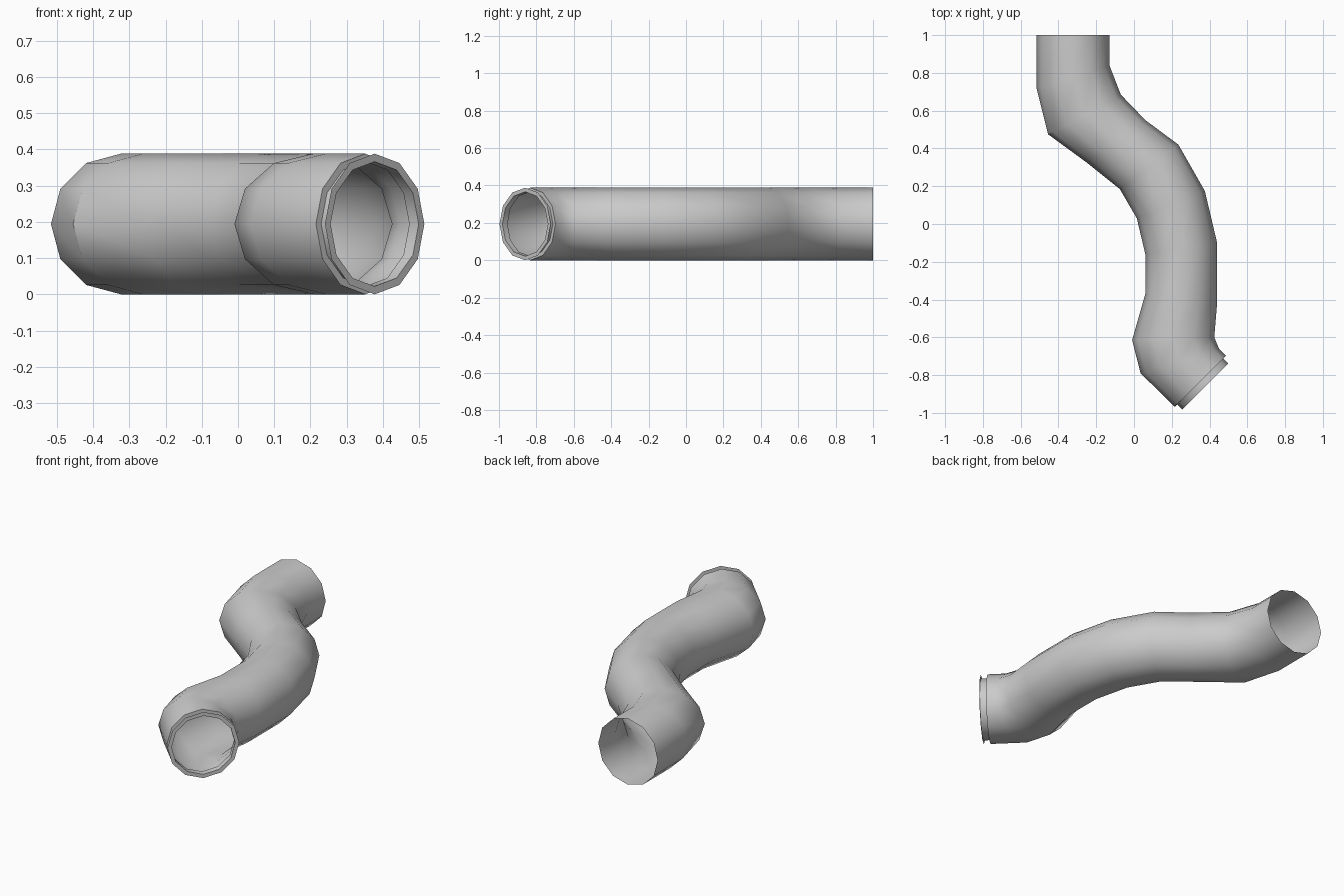
import bpy, bmesh, math
from mathutils import Vector

if "Cube" in bpy.data.objects:
    bpy.data.objects.remove(bpy.data.objects["Cube"])

SIDES = 12
R = 0.194

# Left and right outline points (x, y) of each ring, seen from the top
rings = [
    ((-0.516, 1.00), (-0.13, 1.00)),
    ((-0.516, 0.72), (-0.13, 0.84)),
    ((-0.455, 0.475), (-0.07, 0.685)),
    ((-0.25, 0.325), (0.06, 0.55)),
    ((-0.075, 0.185), (0.235, 0.42)),
    ((0.015, 0.03), (0.375, 0.175)),
    ((0.06, -0.16), (0.44, -0.10)),
    ((0.06, -0.37), (0.44, -0.42)),
    ((-0.01, -0.615), (0.425, -0.60)),
    ((0.035, -0.79), (0.45, -0.66)),
    ((0.215, -0.968), (0.487, -0.698)),
]


def add_ring(bm, left, right, height):
    """Upright elliptical ring spanning two outline points."""
    a, b = Vector((*left, R)), Vector((*right, R))
    mid, half = (a + b) / 2, (b - a) / 2
    return [bm.verts.new(mid + half * math.cos(t) + Vector((0, 0, height * math.sin(t))))
            for t in (2 * math.pi * i / SIDES for i in range(SIDES))]


def loft(name, sections):
    """Skin consecutive rings into an open tube."""
    bm = bmesh.new()
    loops = [add_ring(bm, *s) for s in sections]
    for p, q in zip(loops, loops[1:]):
        for i in range(SIDES):
            j = (i + 1) % SIDES
            bm.faces.new((p[i], p[j], q[j], q[i]))
    mesh = bpy.data.meshes.new(name)
    bm.to_mesh(mesh)
    bm.free()
    obj = bpy.data.objects.new(name, mesh)
    bpy.context.collection.objects.link(obj)
    bpy.ops.object.select_all(action='DESELECT')
    obj.select_set(True)
    bpy.context.view_layer.objects.active = obj
    bpy.ops.object.shade_smooth_by_angle(angle=math.radians(35))
    return obj


def end_section(cx, cy, r):
    """Round section square to the 45 degree outlet."""
    d = r * math.sqrt(0.5)
    return ((cx - d, cy - d), (cx + d, cy + d), r)


# Winding pipe body, open at the back
loft("pipe_body", [(l, r, R) for l, r in rings])

# Stepped collar: inward shoulder, short neck, outward flange
loft("outlet_collar", [
    (*rings[-1], R),
    end_section(0.351, -0.833, 0.172),
    end_section(0.377, -0.860, 0.172),
    end_section(0.377, -0.860, 0.194),
])
